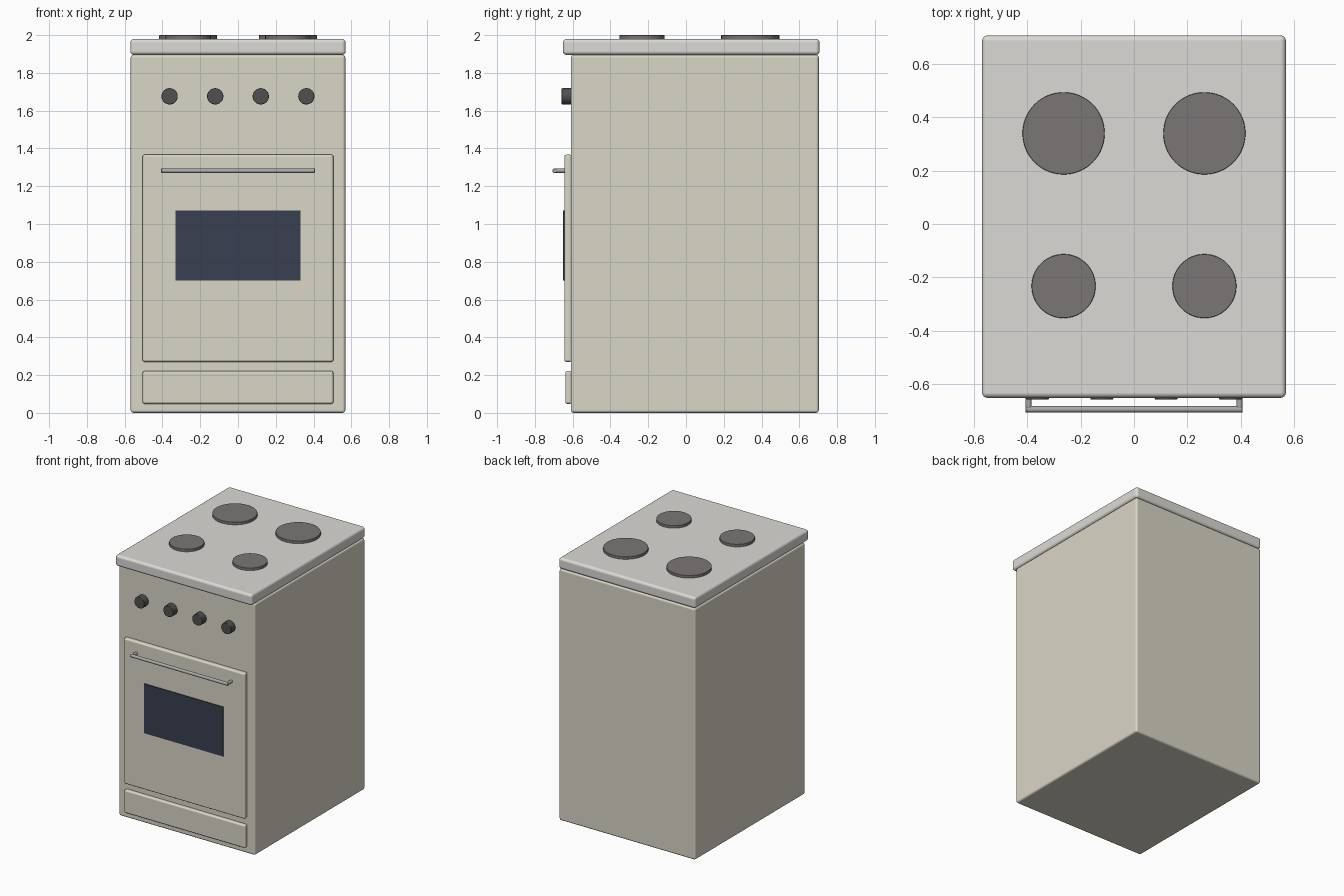
import bpy
from math import pi, radians

if "Cube" in bpy.data.objects:
    bpy.data.objects.remove(bpy.data.objects["Cube"])


def material(name, rgb):
    m = bpy.data.materials.new(name)
    m.diffuse_color = (*rgb, 1)
    m.use_nodes = True
    m.node_tree.nodes["Principled BSDF"].inputs["Base Color"].default_value = m.diffuse_color
    return m


cream = material("cream_enamel", (0.70, 0.67, 0.57))
pale = material("pale_top", (0.72, 0.70, 0.67))
iron = material("burner_iron", (0.20, 0.18, 0.18))
black = material("knob_black", (0.08, 0.08, 0.08))
glass = material("dark_glass", (0.04, 0.05, 0.08))
steel = material("handle_steel", (0.40, 0.40, 0.40))


def finish(ob, name, mat, bevel, segments=4):
    ob.name = name
    ob.data.materials.append(mat)
    bpy.ops.object.shade_smooth_by_angle(angle=radians(35))
    if bevel:
        b = ob.modifiers.new("rounded_edges", 'BEVEL')
        b.width = bevel
        b.segments = segments
        b.limit_method = 'ANGLE'
        b.harden_normals = True
    return ob


def box(name, x, y, z, mat, bevel=0.0):
    """Box from (min, max) ranges; x is a half width."""
    bpy.ops.mesh.primitive_cube_add(
        size=1, location=(0, sum(y) / 2, sum(z) / 2))
    ob = bpy.context.object
    ob.scale = (2 * x, y[1] - y[0], z[1] - z[0])
    bpy.ops.object.transform_apply(location=False, rotation=False, scale=True)
    return finish(ob, name, mat, bevel)


def rod(name, loc, r, length, mat, rot=(0, 0, 0), bevel=0.0, sides=48):
    bpy.ops.mesh.primitive_cylinder_add(
        vertices=sides, radius=r, depth=length, location=loc, rotation=rot)
    return finish(bpy.context.object, name, mat, bevel, 2)


# Cabinet and hob plate
box("cabinet_body", 0.568, (-0.61, 0.703), (0, 1.895), cream, 0.015)
box("hob_top", 0.57, (-0.652, 0.707), (1.895, 1.98), pale, 0.02)

# Oven door, window and lower drawer
box("oven_door", 0.505, (-0.644, -0.605), (0.27, 1.367), cream, 0.012)
box("door_window", 0.33, (-0.651, -0.63), (0.70, 1.072), glass)
box("drawer_front", 0.505, (-0.639, -0.605), (0.048, 0.222), cream, 0.012)

# Burners: large at the back, small at the front
for side, sx in (("left", -1), ("right", 1)):
    for row, y, r in (("back", 0.34, 0.154), ("front", -0.233, 0.12)):
        rod(f"burner_{row}_{side}", (sx * 0.264, y, 1.985), r, 0.03, iron,
            bevel=0.003, sides=64)
    # Handle posts
    rod(f"handle_post_{side}", (sx * 0.396, -0.665, 1.282), 0.011, 0.056,
        steel, (pi / 2, 0, 0), sides=24)

# Handle bar
rod("handle_bar", (0, -0.695, 1.282), 0.012, 0.814, steel, (0, pi / 2, 0),
    bevel=0.003, sides=24)

# Control knobs
for i in range(4):
    rod(f"control_knob_{i + 1}", (-0.362 + i * 0.2413, -0.632, 1.676), 0.043,
        0.054, black, (pi / 2, 0, 0), bevel=0.005)
